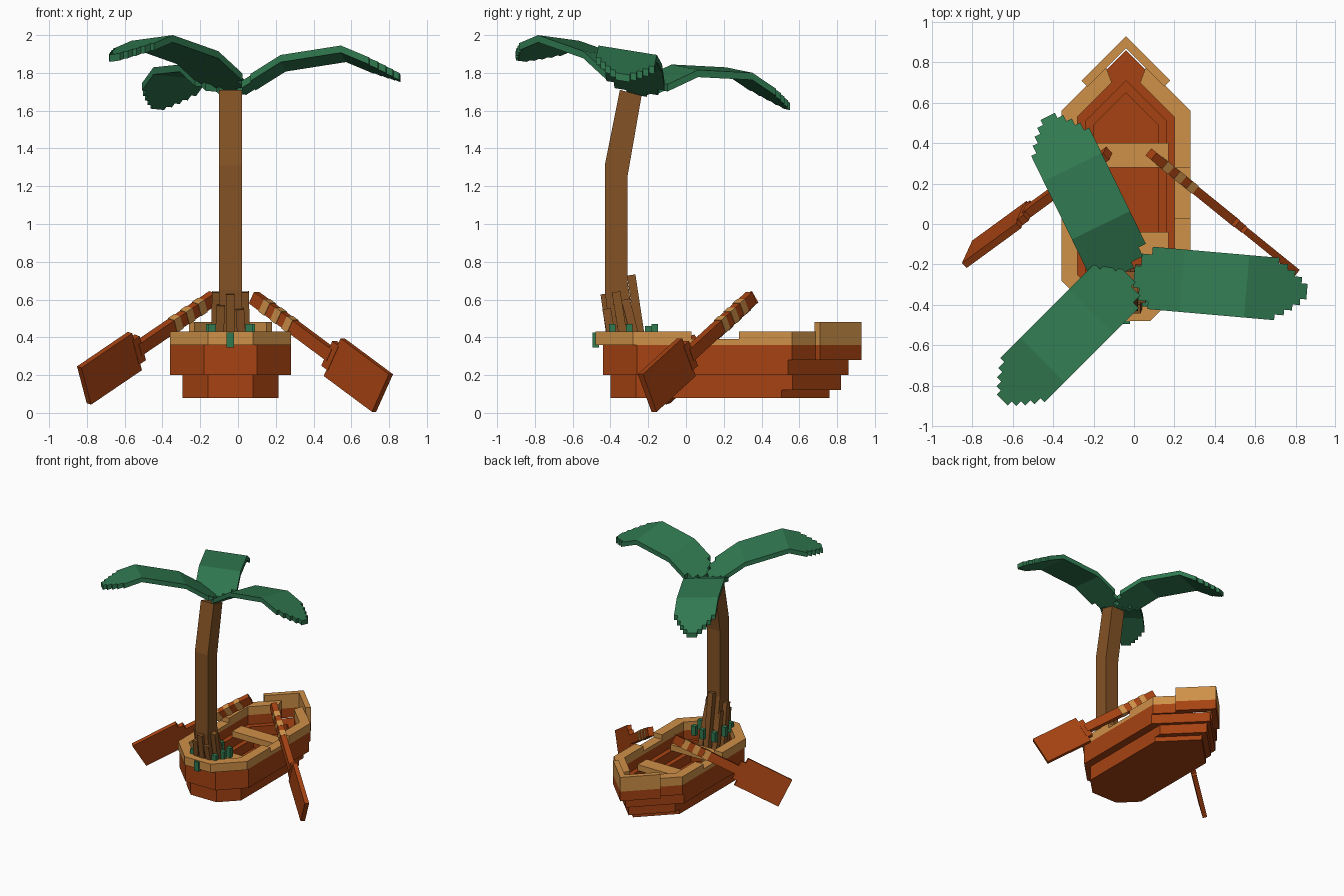
import bpy, bmesh, math
from mathutils import Vector

if "Cube" in bpy.data.objects:
    bpy.data.objects.remove(bpy.data.objects["Cube"])

CX = -0.04  # boat centre line


def material(name, rgb):
    m = bpy.data.materials.new(name)
    m.diffuse_color = (*rgb, 1)
    m.use_nodes = True
    m.node_tree.nodes["Principled BSDF"].inputs["Base Color"].default_value = m.diffuse_color
    return m


ORANGE = material("red_brown_wood", (0.38, 0.055, 0.006))
TAN = material("tan_wood", (0.62, 0.28, 0.065))
BROWN = material("trunk_brown", (0.23, 0.085, 0.018))
GREEN = material("leaf_green", (0.03, 0.19, 0.08))


def loft(name, loops, mat, cyclic=False):
    """Skin equal-length closed loops; cap the ends unless cyclic."""
    bm = bmesh.new()
    rows = [[bm.verts.new(p) for p in loop] for loop in loops]
    n = len(rows[0])
    pairs = list(zip(rows, rows[1:])) + ([(rows[-1], rows[0])] if cyclic else [])
    for a, b in pairs:
        for i in range(n):
            j = (i + 1) % n
            bm.faces.new((a[i], a[j], b[j], b[i]))
    if not cyclic:
        bm.faces.new(rows[0][::-1])
        bm.faces.new(rows[-1])
    bmesh.ops.recalc_face_normals(bm, faces=bm.faces)
    me = bpy.data.meshes.new(name)
    bm.to_mesh(me)
    bm.free()
    me.materials.append(mat)
    ob = bpy.data.objects.new(name, me)
    bpy.context.collection.objects.link(ob)
    return ob


def at(pts, z):
    return [(CX + x, y, z) for x, y in pts]


def prism(name, pts, z0, z1, mat):
    return loft(name, [at(pts, z0), at(pts, z1)], mat)


def flip(pts):
    return [(-x, y) for x, y in pts]


def outline(w, stern, sh, tip):
    """Boat plan: chamfered stern, straight sides, pointed bow."""
    half = [(sh, stern), (w, stern + w - sh), (w, tip - w)]
    return half + [(0, tip)] + flip(half)[::-1]


def ring(name, outer, inner, z0, z1, mat):
    loft(name, [at(outer, z0), at(outer, z1), at(inner, z1), at(inner, z0)], mat, True)


def bar(name, p, q, up, height, thick, mat):
    """Box running from p to q."""
    p, q = Vector(p), Vector(q)
    d = (q - p).normalized()
    side = d.cross(Vector(up)).normalized()
    u = side.cross(d)
    corners = [side * (sx * thick / 2) + u * (sz * height / 2)
               for sx, sz in ((-1, -1), (1, -1), (1, 1), (-1, 1))]
    return loft(name, [[p + c for c in corners], [q + c for c in corners]], mat)


# Hull layers
prism("hull_bottom", outline(0.255, -0.40, 0.12, 0.76), 0.08, 0.12, ORANGE)
ring("hull_lower", outline(0.255, -0.40, 0.12, 0.82),
     outline(0.16, -0.32, 0.08, 0.65), 0.12, 0.20, ORANGE)
ring("hull_middle", outline(0.32, -0.44, 0.14, 0.86),
     outline(0.20, -0.36, 0.09, 0.71), 0.20, 0.28, ORANGE)

# Upper walls and rim, open at the bow
bow_out, bow_in = [(0.32, 0.56), (0.10, 0.78)], [(0.24, 0.53), (0.07, 0.70)]


def band(stern, sh, end_out, end_in):
    out = [(sh, stern), (0.32, stern + 0.32 - sh)] + end_out
    inn = [(0.09, -0.40), (0.24, -0.25)] + end_in
    return flip(out)[::-1] + out + inn[::-1] + flip(inn)


prism("hull_upper", band(-0.44, 0.14, bow_out, bow_in), 0.28, 0.36, ORANGE)
prism("rim_base", band(-0.48, 0.12, bow_out, bow_in), 0.36, 0.39, TAN)
prism("rim_stern", band(-0.48, 0.12, [(0.32, 0.03)], [(0.24, 0.03)]), 0.39, 0.43, TAN)
bow_rim = [(0.32, 0.28)] + bow_out + bow_in[::-1] + [(0.24, 0.28)]
prism("rim_bow_right", bow_rim, 0.39, 0.43, TAN)
prism("rim_bow_left", flip(bow_rim), 0.39, 0.43, TAN)

# Raised prow chevron
prow = [(0, 0.93), (0.22, 0.71), (0.19, 0.68), (0, 0.87), (-0.19, 0.68), (-0.22, 0.71)]
prism("prow_base", prow, 0.28, 0.36, ORANGE)
prism("prow_cap", prow, 0.36, 0.48, TAN)

# Benches
for name, y in (("front_bench", 0.28), ("rear_bench", -0.16)):
    prism(name, [(-0.21, y), (0.21, y), (0.21, y + 0.12), (-0.21, y + 0.12)], 0.28, 0.33, TAN)


# Oars: shaft, banded grip, shoulder and blade
def oar(side, top, end, roll):
    p, q = Vector(top), Vector(end)
    d = (q - p).normalized()
    length = (q - p).length
    flat = d.cross(Vector((0, 0, 1))).normalized()
    up = flat.cross(d)
    lean = flat * (1 if flat.y < 0 else -1)
    up = up * math.cos(roll) + lean * math.sin(roll)

    def part(name, a, b, h, t, mat):
        bar(side + name, p + d * a, p + d * b, up, h, t, mat)

    part("_oar_shaft", 0, length - 0.40, 0.07, 0.045, ORANGE)
    for i in range(3):
        a = 0.08 + i * 0.09
        part("_oar_band_%d" % i, a, a + 0.045, 0.076, 0.051, TAN)
    part("_oar_shoulder", length - 0.42, length - 0.37, 0.15, 0.04, ORANGE)
    part("_oar_blade", length - 0.38, length, 0.23, 0.035, ORANGE)


oar("right", (0.085, 0.346, 0.61), (0.765, -0.205, 0.105), 0)
oar("left", (-0.13, 0.35, 0.61), (-0.815, -0.15, 0.145), math.radians(15))

# Bent palm trunk: front y, front z, back y, back z
trunk = [(-0.37, 0.12, -0.22, 0.12), (-0.43, 0.65, -0.31, 0.70),
         (-0.43, 1.31, -0.31, 1.25), (-0.35, 1.71, -0.235, 1.68)]
loft("trunk", [[(-0.10, f, zf), (0.02, f, zf), (0.02, b, zb), (-0.10, b, zb)]
               for f, zf, b, zb in trunk], BROWN)

# Roots leaning against the trunk
roots = [(-0.04, -0.29, 0.73, -0.04, -0.21), (-0.04, -0.43, 0.63, -0.04, -0.37),
         (-0.115, -0.37, 0.64, -0.125, -0.30), (0.035, -0.37, 0.64, 0.045, -0.30),
         (-0.09, -0.32, 0.58, -0.11, -0.22), (0.01, -0.32, 0.60, 0.03, -0.22),
         (-0.09, -0.42, 0.57, -0.11, -0.36), (0.01, -0.42, 0.55, 0.03, -0.36)]
for i, (x, y, z, bx, by) in enumerate(roots):
    bar("root_%d" % i, (bx, by, 0.20), (x, y, z), (0, 1, 0), 0.045, 0.045, BROWN)

# Small green tufts round the base
tufts = [(-0.04, -0.478, 0.385), (0.07, -0.30, 0.43), (-0.15, -0.30, 0.43),
         (-0.04, -0.165, 0.43), (0.06, -0.20, 0.42), (-0.13, -0.19, 0.42),
         (0.06, -0.39, 0.43), (-0.14, -0.39, 0.43)]
for i, (x, y, z) in enumerate(tufts):
    bar("tuft_%d" % i, (x, y, z - 0.04), (x, y, z + 0.04), (0, 1, 0), 0.035, 0.04, GREEN)


# Palm leaves: three bent slabs with a stepped root and tip
def leaf(name, origin, angle, path, half, roll):
    a = math.radians(angle)
    d, left = Vector((math.cos(a), math.sin(a))), Vector((-math.sin(a), math.cos(a)))

    def stepped(s, steps):
        right = []
        for k, step in steps:
            right += [(s, half * k), (s + step, half * k)]
            s += step
        return right + [(t, -w) for t, w in right[::-1]]

    def rect(s0, s1):
        return [(s0, half), (s1, half), (s1, -half), (s0, -half)]

    s = [p[0] for p in path]
    tip = s[3] - s[2]
    shapes = [stepped(0, [(0.35, 0.03), (0.75, 0.05), (1, s[1] - 0.08)]),
              rect(s[1], s[2]),
              stepped(s[2], [(1, tip * 0.5), (0.82, tip * 0.15), (0.64, tip * 0.13),
                             (0.45, tip * 0.12), (0.25, tip * 0.10)])]
    for i, shape in enumerate(shapes):
        (s0, z0), (s1, z1) = path[i], path[i + 1]
        top = []
        for t, w in shape:
            xy = Vector(origin) + d * t + left * w
            z = z0 + (z1 - z0) * (t - s0) / (s1 - s0) + roll * w
            top.append(Vector((xy.x, xy.y, z)))
        low = [v - Vector((0, 0, 0.038)) for v in top]
        loft("%s_%s" % (name, ("root", "middle", "tip")[i]), [low, top], GREEN)


leaf("right_leaf", (0.0, -0.26), -5,
     [(0, 1.72), (0.24, 1.87), (0.56, 1.92), (0.86, 1.795)], 0.155, -0.16)
leaf("back_leaf", (-0.05, -0.24), 116,
     [(0, 1.72), (0.26, 1.83), (0.58, 1.815), (0.86, 1.645)], 0.16, 0.09)
leaf("front_leaf", (-0.03, -0.25), 225,
     [(0, 1.73), (0.26, 1.90), (0.60, 1.985), (0.88, 1.90)], 0.155, 0.097)
